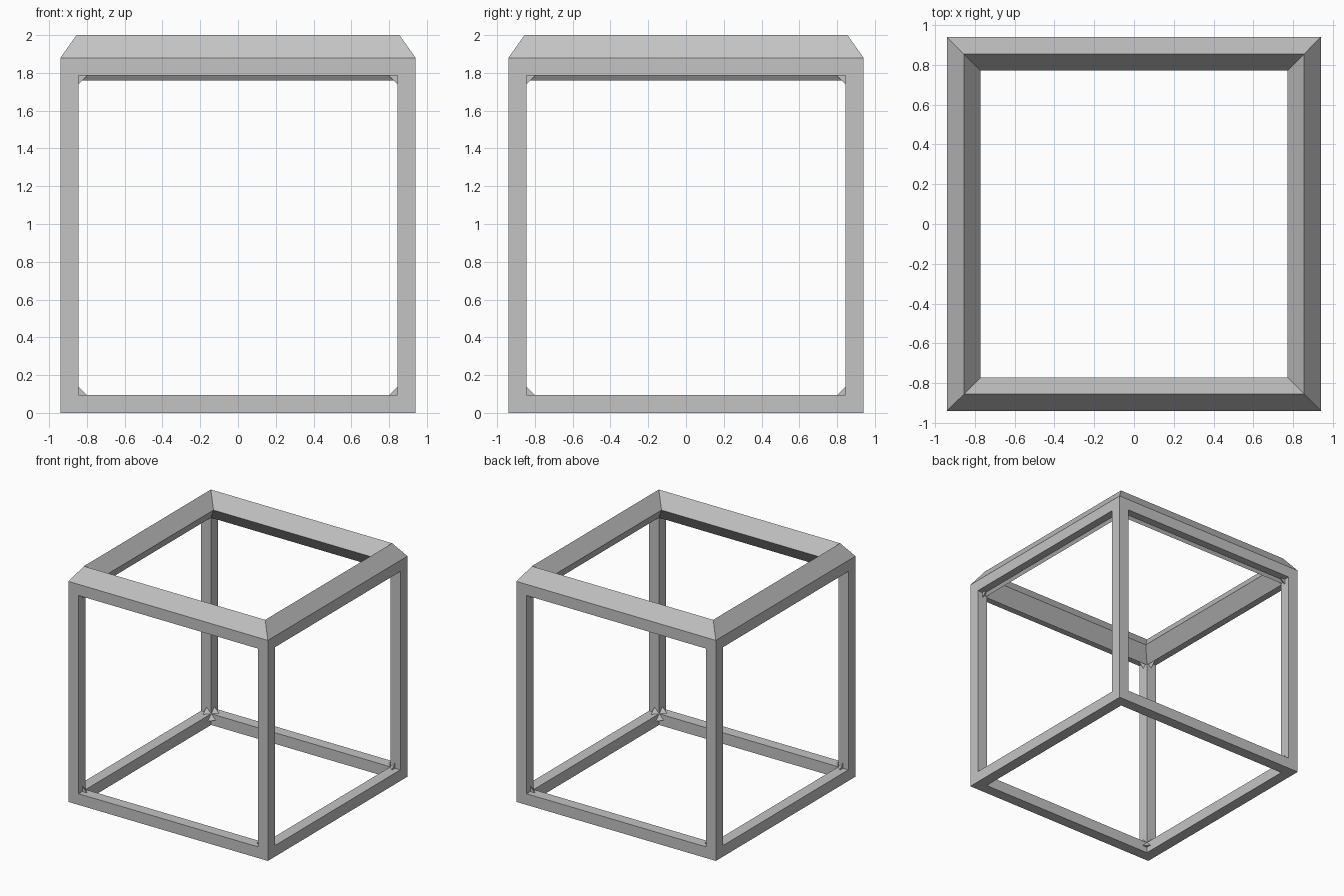
import bpy, bmesh, math
from mathutils import Vector

if "Cube" in bpy.data.objects:
    bpy.data.objects.remove(bpy.data.objects["Cube"])

H, T, B, G = 0.94, 1.88, 0.095, 0.045   # half width, frame height, bar size, gusset size

grey = bpy.data.materials.new("plain_grey")
grey.diffuse_color = (0.55, 0.55, 0.55, 1)
grey.use_nodes = True
grey.node_tree.nodes["Principled BSDF"].inputs["Base Color"].default_value = grey.diffuse_color


def make(name, bm):
    bmesh.ops.recalc_face_normals(bm, faces=bm.faces)
    me = bpy.data.meshes.new(name)
    bm.to_mesh(me)
    bm.free()
    me.materials.append(grey)
    ob = bpy.data.objects.new(name, me)
    bpy.context.collection.objects.link(ob)
    return ob


# Cube frame: solid cube with three square tunnels cut through it
def box(name, size):
    bm = bmesh.new()
    bmesh.ops.create_cube(bm, size=1)
    for v in bm.verts:
        v.co = Vector((v.co.x * size[0], v.co.y * size[1], v.co.z * size[2] + T / 2))
    return make(name, bm)


frame = box("cube_frame", (2 * H, 2 * H, T))
inner = 2 * (H - B)
for axis in range(3):
    size = [inner] * 3
    size[axis] = 3
    cutter = box("tunnel_cutter", size)
    mod = frame.modifiers.new("tunnel", 'BOOLEAN')
    mod.operation, mod.solver, mod.object = 'DIFFERENCE', 'EXACT', cutter
    cutter.hide_render = True
    cutter.hide_set(True)
bpy.context.view_layer.update()
deps = bpy.context.evaluated_depsgraph_get()
frame.data = bpy.data.meshes.new_from_object(frame.evaluated_get(deps))
frame.modifiers.clear()
for ob in [o for o in bpy.data.objects if o.name.startswith("tunnel_cutter")]:
    bpy.data.objects.remove(ob)

# Small corner gussets: three tiny wedges at each inner corner
bm = bmesh.new()
for sx in (-1, 1):
    for sy in (-1, 1):
        for sz in (-1, 1):
            s = Vector((sx, sy, sz))
            for k in range(3):
                p = [Vector((B, B, B)) for _ in range(4)]
                for i in range(3):
                    p[i][k] -= G
                p[1][(k + 1) % 3] += G
                p[2][(k + 2) % 3] += G
                vs = [bm.verts.new(((H - q.x) * s.x, (H - q.y) * s.y,
                                    T / 2 + (T / 2 - q.z) * s.z)) for q in p]
                for f in ((0, 1, 2), (0, 1, 3), (1, 2, 3), (0, 2, 3)):
                    bm.faces.new([vs[i] for i in f])
make("corner_gussets", bm)

# Top rim: square ring with a diamond cross-section
bm = bmesh.new()
profile = [(0.94, 1.88), (0.855, 2.0), (0.77, 1.88), (0.855, 1.76)]
rings = [[bm.verts.new((r * cx, r * cy, z)) for r, z in profile]
         for cx, cy in ((1, 1), (-1, 1), (-1, -1), (1, -1))]
for i in range(4):
    a, b = rings[i], rings[(i + 1) % 4]
    for j in range(4):
        k = (j + 1) % 4
        bm.faces.new((a[j], b[j], b[k], a[k]))
make("top_rim", bm)
